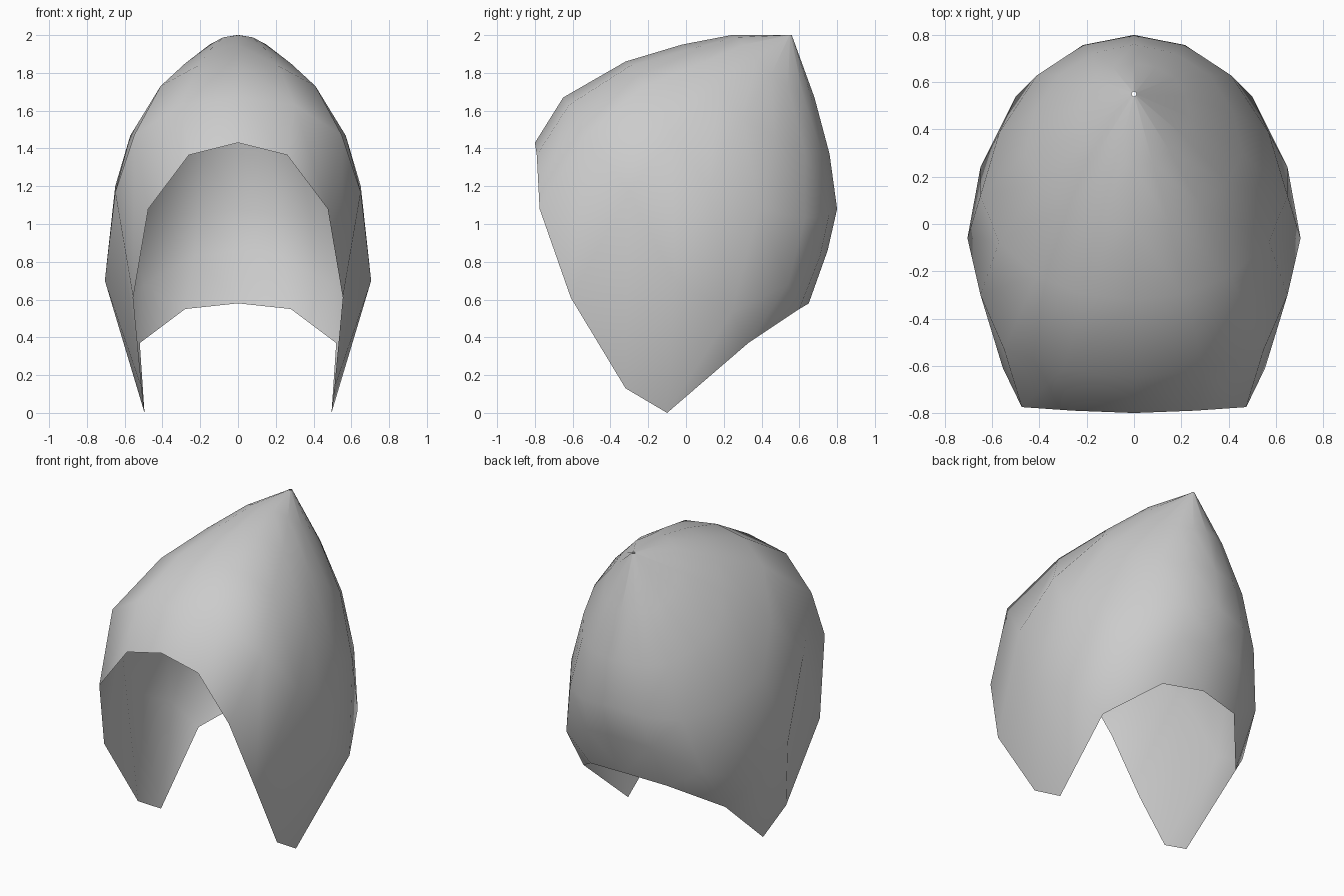
import bpy
import math
from mathutils import Vector

if "Cube" in bpy.data.objects:
    bpy.data.objects.remove(bpy.data.objects["Cube"])

# Half rings (x >= 0), each running from the brow midline round the side to the back midline.
# Sparse rings: every second spoke, the rest is interpolated.
SPARSE = [
    [(0, .24, 2.0), (.15, .31, 1.95), (.24, .45, 1.79), (.17, .62, 1.68), (0, .68, 1.67)],
    [(0, -.02, 1.95), (.28, .08, 1.85), (.46, .30, 1.57), (.32, .63, 1.38), (0, .76, 1.37)],
    [(0, -.32, 1.86), (.41, -.22, 1.73), (.65, .12, 1.20), (.41, .63, 1.03), (0, .80, 1.08)],
]
# Widest ring, just inside the hem
WIDE = [(0, -.65, 1.67), (.30, -.62, 1.63), (.55, -.53, 1.47), (.65, -.30, 1.17), (.705, -.06, .70),
        (.65, .24, .53), (.50, .54, .68), (.23, .71, .83), (0, .75, .86)]
# Open rim: face opening, side point, back hem
RIM = [(0, -.80, 1.43), (.26, -.79, 1.365), (.475, -.775, 1.08), (.555, -.61, .61), (.51, -.32, .13),
       (.495, -.10, 0), (.52, .33, .37), (.28, .60, .55), (0, .65, .58)]


def densify(keys):
    """Insert a smooth midpoint between keys, mirroring across x = 0 at both ends."""
    k = [Vector(p) for p in keys]
    flip = lambda p: Vector((-p.x, p.y, p.z))
    ext = [flip(k[1])] + k + [flip(k[-2])]
    out = []
    for i in range(1, len(k)):
        a, b, c, d = ext[i - 1:i + 3]
        out += [b, (9 * (b + c) - a - d) / 16]
    return out + [k[-1]]


# Tiny opening at the peak
SPOKES = 9
tip = [(.01 * math.sin(math.pi * i / 8), .55 - .01 * math.cos(math.pi * i / 8), 2.0)
       for i in range(SPOKES)]
rings = [tip] + [densify(r) for r in SPARSE] + [WIDE, RIM]

# Hood shell
verts = [tuple(p) for ring in rings for p in ring]
faces = []
for r in range(len(rings) - 1):
    for s in range(SPOKES - 1):
        a = r * SPOKES + s
        faces.append((a, a + SPOKES, a + SPOKES + 1, a + 1))
mesh = bpy.data.meshes.new("hood")
mesh.from_pydata(verts, [], faces)
mesh.shade_smooth()
hood = bpy.data.objects.new("hood", mesh)
bpy.context.collection.objects.link(hood)

mirror = hood.modifiers.new("mirror", 'MIRROR')
mirror.use_axis[0] = True
mirror.merge_threshold = 0.0005
